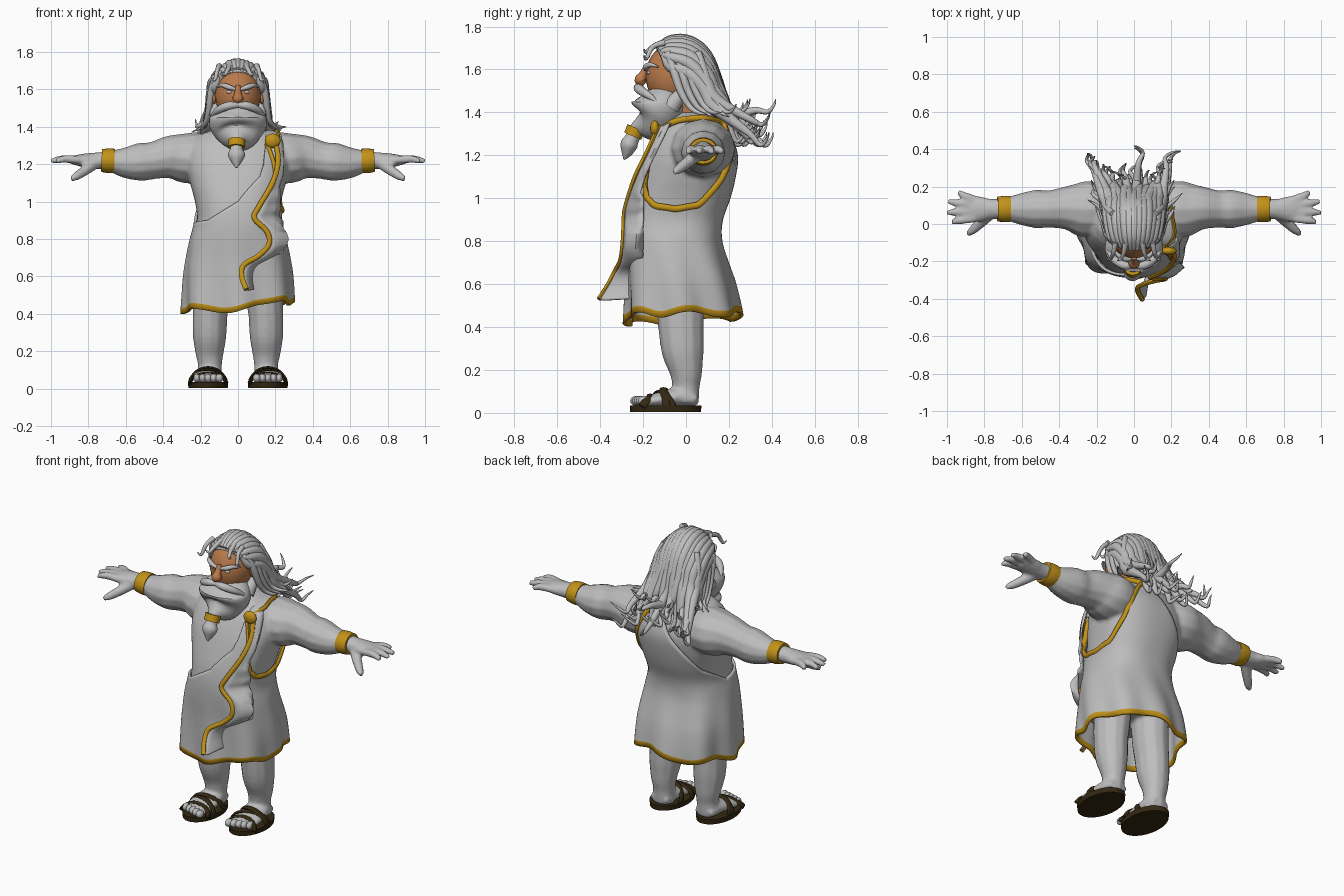
import bpy, bmesh, math, random
from mathutils import Vector, Matrix

random.seed(4)
if "Cube" in bpy.data.objects:
    bpy.data.objects.remove(bpy.data.objects["Cube"])


def material(name, rgb):
    m = bpy.data.materials.new(name)
    m.use_nodes = True
    m.diffuse_color = (*rgb, 1)
    m.node_tree.nodes["Principled BSDF"].inputs["Base Color"].default_value = (*rgb, 1)
    return m


GREY = material("pale_grey", (0.51, 0.51, 0.51))
SKIN = material("tan_skin", (0.49, 0.195, 0.07))
GOLD = material("gold", (0.54, 0.29, 0.01))
BROWN = material("dark_leather", (0.033, 0.021, 0.006))


def finish(name, bm, *mats):
    bmesh.ops.recalc_face_normals(bm, faces=bm.faces[:])
    mesh = bpy.data.meshes.new(name)
    bm.to_mesh(mesh)
    bm.free()
    for m in mats:
        mesh.materials.append(m)
    ob = bpy.data.objects.new(name, mesh)
    bpy.context.collection.objects.link(ob)
    bpy.ops.object.select_all(action='DESELECT')
    ob.select_set(True)
    bpy.context.view_layer.objects.active = ob
    bpy.ops.object.shade_smooth_by_angle(angle=math.radians(50))
    return ob


def spline(pts, k=4):
    """Catmull-Rom resampling of tuples of any length."""
    p = [pts[0]] + list(pts) + [pts[-1]]
    out = []
    for i in range(1, len(p) - 2):
        for j in range(k):
            t = j / k
            out.append(tuple(0.5 * (2 * b + (c - a) * t + (2 * a - 5 * b + 4 * c - d) * t * t
                             + (3 * b - a - 3 * c + d) * t ** 3)
                             for a, b, c, d in zip(p[i - 1], p[i], p[i + 1], p[i + 2])))
    return out + [tuple(pts[-1])]


def lookup(table, key):
    """Linear lookup in rows sorted by their first value."""
    for a, b in zip(table, table[1:]):
        if key <= b[0]:
            t = max(0, (key - a[0]) / (b[0] - a[0]))
            return [u + (v - u) * t for u, v in zip(a, b)][1:]
    return table[-1][1:]


def skin_rows(bm, rows, closed=True, caps=True):
    vs = [[bm.verts.new(p) for p in r] for r in rows]
    n = len(vs[0])
    faces = [[bm.faces.new((a[i], a[(i + 1) % n], b[(i + 1) % n], b[i]))
              for i in range(n if closed else n - 1)] for a, b in zip(vs, vs[1:])]
    if caps:
        bm.faces.new(vs[0][::-1])
        bm.faces.new(vs[-1])
    return faces


def sweep(bm, pts, ref=(0, 0, 1), n=12, k=4):
    """Elliptical tube through (x, y, z, a, b) points."""
    pts = spline([p if len(p) == 5 else (*p, p[3]) for p in pts], k)
    rows = []
    for i, p in enumerate(pts):
        t = Vector(pts[min(i + 1, len(pts) - 1)][:3]) - Vector(pts[max(i - 1, 0)][:3])
        side = t.cross(Vector(ref)).normalized()
        up = side.cross(t).normalized()
        rows.append([Vector(p[:3]) + side * p[3] * math.cos(q) + up * p[4] * math.sin(q)
                     for q in (2 * math.pi * j / n for j in range(n))])
    skin_rows(bm, rows)


def flip(path):
    return [(-p[0], *p[1:]) for p in path]


def tubes(name, mat, paths, ref=(0, 0, 1), n=12, mirror=False, k=4):
    bm = bmesh.new()
    for p in paths:
        sweep(bm, p, ref, n, k)
        if mirror:
            sweep(bm, flip(p), ref, n, k)
    return finish(name, bm, mat)


def balls(name, mat, specs):
    bm = bmesh.new()
    for c, r in specs:
        bmesh.ops.create_uvsphere(bm, u_segments=28, v_segments=18, radius=1,
                                  matrix=Matrix.Translation(c) @ Matrix.Diagonal((*r, 1)))
    return finish(name, bm, mat)


def both(c, r):
    return [(c, r), ((-c[0], *c[1:]), r)]


# Torso and gown profile: height, half width, front y, back y
PROFILE = spline([(.36, .278, -.275, .235), (.46, .275, -.27, .23), (.6, .27, -.265, .205), (.7, .258, -.265, .175),
                  (.8, .24, -.27, .15), (.9, .218, -.27, .155), (1.0, .23, -.255, .19), (1.1, .256, -.225, .215),
                  (1.2, .275, -.19, .225), (1.3, .255, -.14, .19), (1.36, .2, -.095, .15), (1.4, .09, -.04, .1)], 5)


def surface(deg, z, grow=0.0):
    rx, front, back = lookup(PROFILE, z)
    c, s = math.cos(math.radians(deg)), math.sin(math.radians(deg))
    f = (abs(c) ** 2.5 + abs(s) ** 2.5) ** -0.4
    return ((rx + grow) * c * f, (front + back) / 2 + ((back - front) / 2 + grow) * s * f, z)


# Body: torso, arms, hands and legs fused together
bm = bmesh.new()
skin_rows(bm, [[surface(d, z, -.025 if z < .85 else 0) for d in range(0, 360, 8)]
               for z in [.6 + .04 * i for i in range(21)]])
arm = [(.1, .07, 1.25, .1, .1), (.2, .078, 1.235, .145, .135), (.28, .08, 1.232, .148, .134),
       (.36, .085, 1.237, .118, .117), (.45, .08, 1.22, .1, .1), (.52, .08, 1.212, .103, .102),
       (.6, .08, 1.208, .087, .084), (.7, .08, 1.218, .058, .052), (.77, .08, 1.218, .056, .044),
       (.83, .08, 1.22, .07, .036), (.89, .083, 1.222, .064, .022)]
thumb = [(.77, .05, 1.2, .03), (.82, .005, 1.165, .028), (.865, -.035, 1.135, .023), (.892, -.055, 1.12, .013)]
fingers = [[(.85, y, 1.222, .022), (.5 * (.87 + tx), .5 * (y + ty), 1.228, .021), (tx, ty, 1.215, .014)]
           for y, tx, ty in ((.03, .975, .01), (.066, 1.0, .062), (.1, .995, .12), (.13, .94, .17))]
for path in [arm, thumb] + fingers:
    sweep(bm, path)
    sweep(bm, flip(path))
leg = [(.13, -.02, .68, .1, .12), (.14, -.025, .5, .1, .112), (.15, -.022, .38, .093, .106),
       (.152, -.014, .28, .09, .098), (.152, .0, .19, .076, .077), (.15, .0, .12, .064, .064), (.155, 0, .04, .068, .06)]
foot = [(.155, .05, .06, .06, .03), (.155, -.03, .075, .075, .045), (.16, -.13, .06, .085, .035),
        (.165, -.21, .05, .08, .022)]
for p in (leg, flip(leg)):
    sweep(bm, p, (0, 1, 0))
for p in (foot, flip(foot)):
    sweep(bm, p)
body = finish("body", bm, GREY)
rm = body.modifiers.new("fuse", 'REMESH')
rm.mode, rm.voxel_size, rm.use_smooth_shade = 'VOXEL', .01, True
sm = body.modifiers.new("soften", 'SMOOTH')
sm.factor, sm.iterations = .5, 4

# Toes
balls("toes", GREY, [s for i in range(5) for s in
                     both((.1 + .03 * i, -.232 + .009 * i, .056), (.021 - .001 * i, .028, .023))])

# Gown with rippled skirt, slanted upper edge and gold hem
TOP = [(0, .95), (25, .97), (42, 1.08), (55, 1.22), (68, 1.35), (85, 1.31), (100, 1.2), (140, .99), (180, .88),
       (230, .9), (270, 1.0), (295, 1.14), (302, 1.33), (308, 1.2), (314, 1.09), (322, 1.01), (335, .965), (360, .95)]
bm = bmesh.new()
rows = []
for j in range(26):
    ring = []
    for d in range(0, 360, 3):
        q = math.radians(d)
        hem = (.436 + .02 * math.cos(q) + .015 * math.sin(5 * q + 1) + .014 * math.sin(q)
               + .035 * math.exp(-((d - 320) / 14) ** 2))
        top = lookup(TOP, d)[0]
        z = hem if j == 0 else hem + .03 + (top - hem - .03) * (j - 1) / 24
        wave = max(0, .85 - z) / .42
        ring.append(surface(d, z, .01 + wave * (.014 * math.sin(8 * q + 3 * z) + .008 * math.sin(3 * q + 3))))
    rows.append(ring)
for f in skin_rows(bm, rows, caps=False)[0]:
    f.material_index = 1
gown = finish("gown", bm, GREY, GOLD)
so = gown.modifiers.new("thickness", 'SOLIDIFY')
so.thickness, so.offset = .014, 0

# Shoulder strap, hanging fold and gold edging
tubes("shoulder_strap", GREY, [[(.19, -.15, 1.22, .01, .04), (.185, -.1, 1.33, .012, .04), (.17, .03, 1.37, .012, .04),
                                (.15, .13, 1.34, .012, .06), (.14, .2, 1.22, .008, .07)]], (1, 0, 0))
edge = [(.195, -.125, 1.34), (.215, -.178, 1.22), (.185, -.236, 1.1), (.11, -.278, .97), (.088, -.288, .91),
        (.155, -.29, .84), (.165, -.295, .77), (.11, -.305, .71), (.03, -.33, .66), (.02, -.36, .6), (.045, -.405, .53)]
WIDTH = [(.53, .05), (.8, .14), (.95, .13), (1.08, .045), (1.4, .03)]
bm = bmesh.new()
skin_rows(bm, [[(x, y, z), (x + w * .35, y + .02, z - .005), (x + w * .7, max(y + .06, -.27) if z < 1 else y + .03, z),
                (min(x + w, .24), -.2 if z < 1 else y + .05, z + .01)]
               for x, y, z in spline(edge, 5) for w in lookup(WIDTH, z)], closed=False, caps=False)
fold = finish("hanging_fold", bm, GREY)
so = fold.modifiers.new("thickness", 'SOLIDIFY')
so.thickness, so.offset = .01, 0
tubes("fold_trim", GOLD, [[(*p, .014, .012) for p in edge]], (0, 1, 0), 8)
rim = [surface(d, lookup(TOP, d % 360)[0], .016) for d in range(-57, 69, 5)]
tubes("armhole_trim", GOLD, [[(*p, .011, .015) for p in rim]
                             + [(.19, .1, 1.37, .01, .014), (.205, .03, 1.372, .01, .014),
                                (.215, -.06, 1.355, .01, .014), (*rim[0], .009, .014)]], (0, 0, 1), 8)
balls("brooch", GOLD, [((.185, -.145, 1.325), (.042, .022, .038))])

# Wrist cuffs
tubes("wrist_cuffs", GOLD, [[(.66, .08, 1.217, .069, .065), (.695, .08, 1.218, .07, .066), (.73, .08, 1.22, .066, .06)]],
      n=24, mirror=True)

# Sandals
tubes("sandal_soles", BROWN, [[(.16, -.095, 0.004, .105, .165), (.16, -.095, .034, .108, .167)]], (0, 1, 0), 32, True, 1)
tubes("sandal_straps", BROWN,
      [[(.16 + w * math.cos(a), y + lean * math.sin(a) + skew * math.cos(a), .03 + h * math.sin(a), .008, .018)
        for a in (math.pi * i / 6 for i in range(7))]
       for y, w, h, lean, skew in ((-.205, .094, .052, .04, 0), (-.12, .1, .07, 0, .03), (-.05, .094, .082, -.055, -.01))],
      (0, 1, 0), 8, True)

# Head
balls("head", SKIN, [((0, -.06, 1.57), (.122, .128, .15))] + both((.128, -.035, 1.56), (.016, .026, .038)))
tubes("neck", SKIN, [[(0, .03, 1.36, .085), (0, .0, 1.5, .085)]], (0, 1, 0), 20)
tubes("nose", SKIN, [[(0, -.18, 1.62, .012), (0, -.2, 1.575, .02), (0, -.21, 1.55, .03), (0, -.195, 1.53, .014)]],
      (0, 1, 0))
balls("eyes", GREY, both((.046, -.172, 1.585), (.016, .011, .009)))
tubes("eyebrows", GREY, [[(.014, -.188, 1.6, .008), (.05, -.186, 1.612, .014), (.085, -.165, 1.622, .011),
                          (.112, -.13, 1.612, .003)]], mirror=True)

# Beard, moustache and beard ring
tubes("beard", GREY, [[(0, -.14, 1.515, .07, .06), (0, -.13, 1.485, .125, .105), (0, -.125, 1.44, .155, .13),
                       (0, -.14, 1.385, .145, .12), (0, -.17, 1.345, .105, .085), (-.005, -.225, 1.32, .04, .04),
                       (-.008, -.25, 1.28, .034, .034), (-.008, -.265, 1.25, .046, .04),
                       (-.008, -.275, 1.215, .03, .028), (-.008, -.288, 1.18, .004, .004)]], (0, 1, 0), 28)
tubes("sideburns", GREY, [[(.118, -.01, 1.53, .015), (.12, -.03, 1.48, .03), (.11, -.07, 1.43, .045)]], (0, 1, 0),
      mirror=True)
tubes("moustache", GREY, [[(0, -.22, 1.515, .014), (.05, -.222, 1.512, .022), (.1, -.195, 1.492, .02),
                           (.132, -.155, 1.465, .012), (.148, -.13, 1.44, .003)]], mirror=True)
tubes("beard_ring", GOLD, [[(-.007, -.232, 1.328, .046, .044), (-.008, -.248, 1.29, .045, .043)]], (0, 1, 0), 24)

# Hair: cap, swept-back locks, side locks and loose forehead curls
balls("hair_cap", GREY, [((0, .02, 1.615), (.128, .115, .122))])
locks = []
rnd = random.uniform
for i in range(26):
    u = (i % 13) / 6 - 1
    v, low = u * u, i // 13 * .045
    dx, dz, r = rnd(-.03, .03), rnd(-.13, .05), rnd(.9, 1.15)
    reach = .16 + .13 * v + .14 * max(0, 1 - 4 * abs(u)) + rnd(0, .04)
    locks.append([(.1 * u, -.135 + .03 * v, 1.705 - .035 * v, .014), (.122 * u, -.07, 1.737 - .08 * v - low, .024 * r),
                  (.135 * u, .015, 1.728 - .1 * v - low, .031 * r), (.14 * u, .09, 1.665 - .12 * v - low, .034 * r),
                  (.148 * u, .14 - .02 * v, 1.54 - .06 * v - low, .034 * r),
                  (.17 * u + dx / 2, .185, 1.43 - low, .026 * r), (.2 * u + dx, .05 + .8 * reach, 1.38 + dz * .7, .017),
                  (.22 * u + dx * 2, .04 + reach, 1.36 + dz, .011),
                  (.23 * u + dx, .07 + reach, 1.39 + dz, .007), (.25 * u, .08 + reach, 1.42 + dz, .002)])
for s in (-1, 1):
    for i in range(5):
        y = -.085 + .035 * i
        locks.append([(s * .112, y, 1.68, .018), (s * .142, y + .03, 1.59, .02), (s * .155, y + .06, 1.5, .018),
                      (s * .17, y + .1, 1.43, .014), (s * rnd(.18, .22), y + .14, 1.4, .01),
                      (s * rnd(.2, .27), y + .18, rnd(1.36, 1.44), .002)])
    for x, z in ((.045, 1.68), (.1, 1.65)):
        locks.append([(s * x, -.1, 1.725, .016), (s * (x + .01), -.155, 1.705, .012), (s * (x + .025), -.185, z, .009),
                      (s * (x + .045), -.195, z + .015, .002)])
tubes("hair_locks", GREY, locks, (.3, .2, 1), 8)
